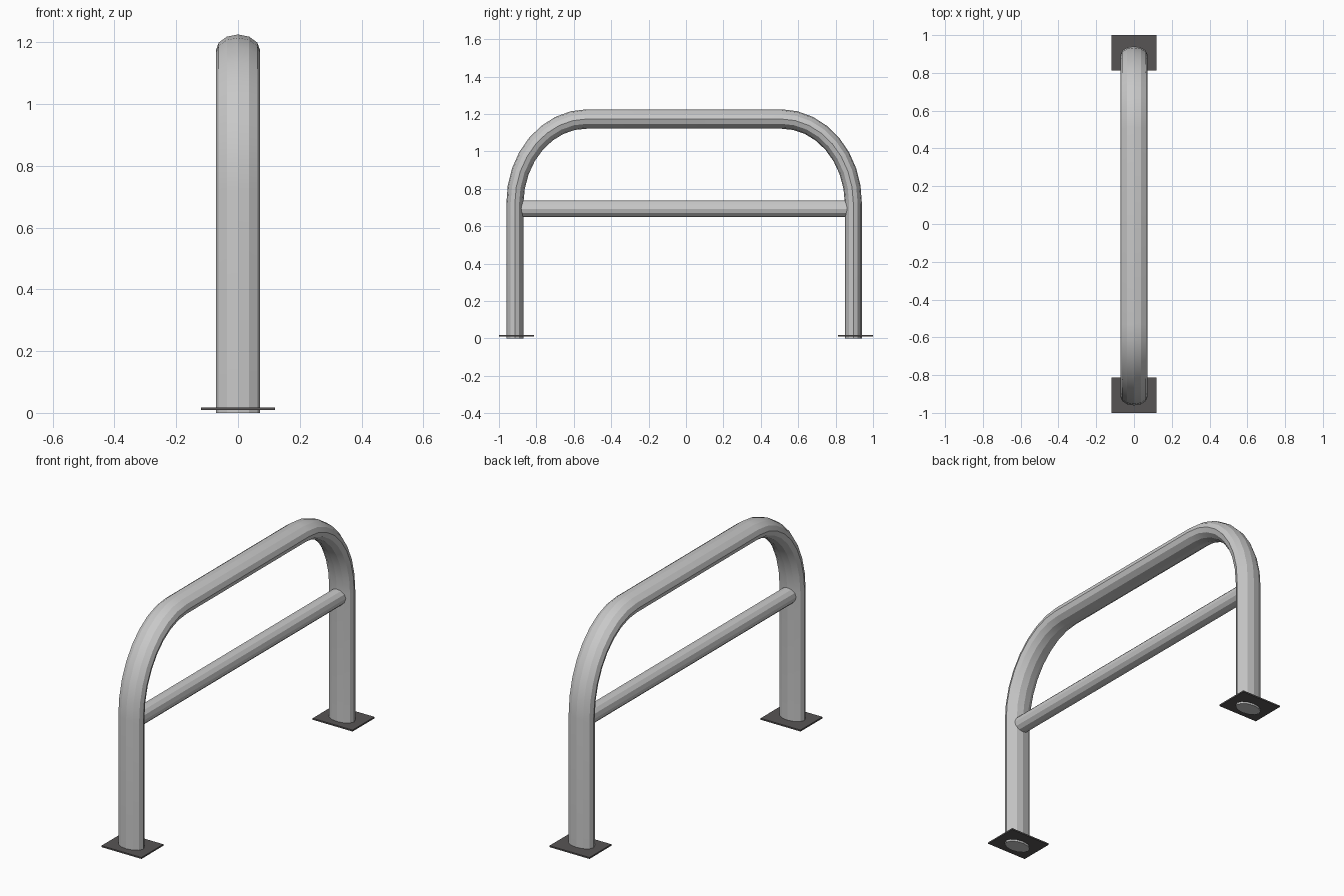
import bpy, bmesh, math

if "Cube" in bpy.data.objects:
    bpy.data.objects.remove(bpy.data.objects["Cube"])

MID = -0.01          # tube frame sits very slightly off centre
HALF = 0.905         # leg distance from the middle
SIDES = 12


def material(name, rgb):
    m = bpy.data.materials.new(name)
    m.diffuse_color = (*rgb, 1)
    m.use_nodes = True
    m.node_tree.nodes["Principled BSDF"].inputs["Base Color"].default_value = m.diffuse_color
    return m


steel = material("brushed steel", (0.58, 0.58, 0.58))
dark = material("dark plate metal", (0.095, 0.09, 0.09))


def sweep(name, path, mat):
    """Sweep an elliptical section along (y, z, angle, half thickness, half width)."""
    bm = bmesh.new()
    rings = []
    for y, z, ang, thick, width in path:
        ring = []
        for i in range(SIDES):
            a = math.tau * i / SIDES
            n = thick * math.sin(a)
            ring.append(bm.verts.new((width * math.cos(a),
                                      y + n * math.cos(ang), z + n * math.sin(ang))))
        rings.append(ring)
    for r0, r1 in zip(rings, rings[1:]):
        for i in range(SIDES):
            j = (i + 1) % SIDES
            bm.faces.new((r0[i], r0[j], r1[j], r1[i]))
    bm.faces.new(rings[0])
    bm.faces.new(rings[-1])
    bmesh.ops.recalc_face_normals(bm, faces=bm.faces)
    me = bpy.data.meshes.new(name)
    bm.to_mesh(me)
    bm.free()
    ob = bpy.data.objects.new(name, me)
    bpy.context.collection.objects.link(ob)
    me.materials.append(mat)
    # soft along the bends, faceted around the tube
    bpy.ops.object.select_all(action='DESELECT')
    ob.select_set(True)
    bpy.context.view_layer.objects.active = ob
    bpy.ops.object.shade_smooth_by_angle(angle=math.radians(17))
    return ob


# Bent hoop: leg, elliptical corner, top rail, corner, leg
BEND_Z, TOP_Z, BEND_R = 0.72, 1.173, 0.385
STEPS = 8
path = [(MID + HALF, 0, 0, 0.0455, 0.072)]
for i in range(STEPS + 1):
    t = math.pi / 2 * i / STEPS
    ry, rz = BEND_R, TOP_Z - BEND_Z
    normal = math.atan2(math.sin(t) / rz, math.cos(t) / ry)
    path.append((MID + HALF - ry + ry * math.cos(t), BEND_Z + rz * math.sin(t),
                 normal, 0.0455 + 0.0065 * i / STEPS, 0.072))
path += [(2 * MID - y, z, math.pi - a, h, w) for y, z, a, h, w in reversed(path)]
sweep("hoop_tube", path, steel)

# Straight cross bar running into both legs
sweep("cross_bar", [(MID + s * (HALF - 0.01), 0.693, math.pi / 2, 0.045, 0.045)
                    for s in (1, -1)], steel)

# Thin floor plates around the feet
for label, s in (("front", -1), ("back", 1)):
    bpy.ops.mesh.primitive_cube_add(size=1, location=(0, s * 0.906, 0.014))
    plate = bpy.context.object
    plate.name = label + "_floor_plate"
    plate.scale = (0.24, 0.188, 0.008)
    plate.data.materials.append(dark)
